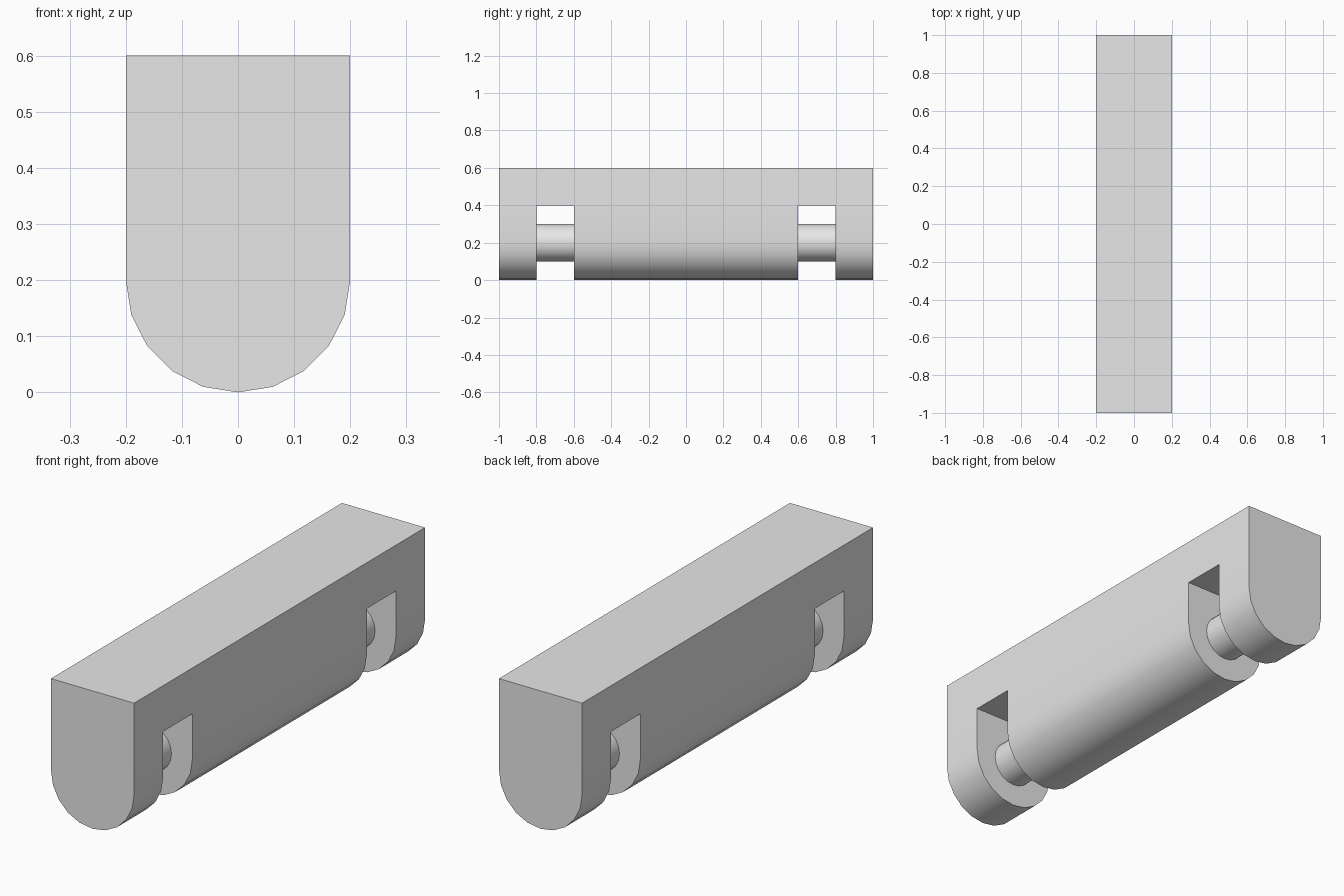
import bpy
import bmesh
from math import cos, sin, pi, radians
from mathutils import Matrix

cube = bpy.data.objects.get("Cube")
if cube:
    bpy.data.objects.remove(cube, do_unlink=True)

RADIUS, TOP, SLOT_TOP = 0.2, 0.6, 0.4
SIDES = 20
STATIONS = [-1.0, -0.8, -0.6, 0.6, 0.8, 1.0]
SLOTS = (1, 3)  # spans between stations that are notched from below

grey = bpy.data.materials.new("plain grey")
grey.use_nodes = True
colour = (0.8, 0.8, 0.8, 1)
grey.diffuse_color = colour
grey.node_tree.nodes["Principled BSDF"].inputs["Base Color"].default_value = colour


def finish(name, bm):
    """Turn a bmesh into a smooth-by-angle object."""
    mesh = bpy.data.meshes.new(name)
    for face in bm.faces:
        face.smooth = True
    bm.to_mesh(mesh)
    bm.free()
    mesh.set_sharp_from_angle(angle=radians(30))
    mesh.materials.append(grey)
    obj = bpy.data.objects.new(name, mesh)
    bpy.context.collection.objects.link(obj)
    return obj


# Body: flat-topped, round-bottomed section, lofted along y with two notches
half = SIDES // 2
arc = [(RADIUS * cos(pi + pi * i / half), RADIUS + RADIUS * sin(pi + pi * i / half))
       for i in range(half + 1)]
lower = [(-RADIUS, SLOT_TOP)] + arc + [(RADIUS, SLOT_TOP)]
section = lower + [(RADIUS, TOP), (-RADIUS, TOP)]
low, count = len(lower), len(section)

bm = bmesh.new()
rings = [[bm.verts.new((x, y, z)) for x, z in section] for y in STATIONS]
for span, (a, b) in enumerate(zip(rings, rings[1:])):
    notched = span in SLOTS
    for i in range(0 if not notched else low - 1, count):
        j = (i + 1) % count
        bm.faces.new((a[i], a[j], b[j], b[i]))
    if notched:
        # Notch ceiling and its two side walls
        bm.faces.new((a[0], a[low - 1], b[low - 1], b[0]))
        bm.faces.new(a[:low])
        bm.faces.new(b[:low])
bm.faces.new(rings[0])
bm.faces.new(rings[-1])
# Drop the leftover lower rim of the notch ceiling where it is unused
bmesh.ops.delete(bm, geom=[v for v in bm.verts if not v.link_faces], context='VERTS')
bmesh.ops.recalc_face_normals(bm, faces=bm.faces)
finish("body", bm)

# Pins: round bars bridging each notch
for name, span in zip(("front_pin", "back_pin"), SLOTS):
    y0, y1 = STATIONS[span], STATIONS[span + 1]
    bm = bmesh.new()
    bmesh.ops.create_cone(
        bm, cap_ends=False, segments=SIDES, radius1=RADIUS / 2, radius2=RADIUS / 2,
        depth=y1 - y0,
        matrix=Matrix.Translation((0, (y0 + y1) / 2, RADIUS)) @ Matrix.Rotation(pi / 2, 4, 'X'))
    finish(name, bm)
